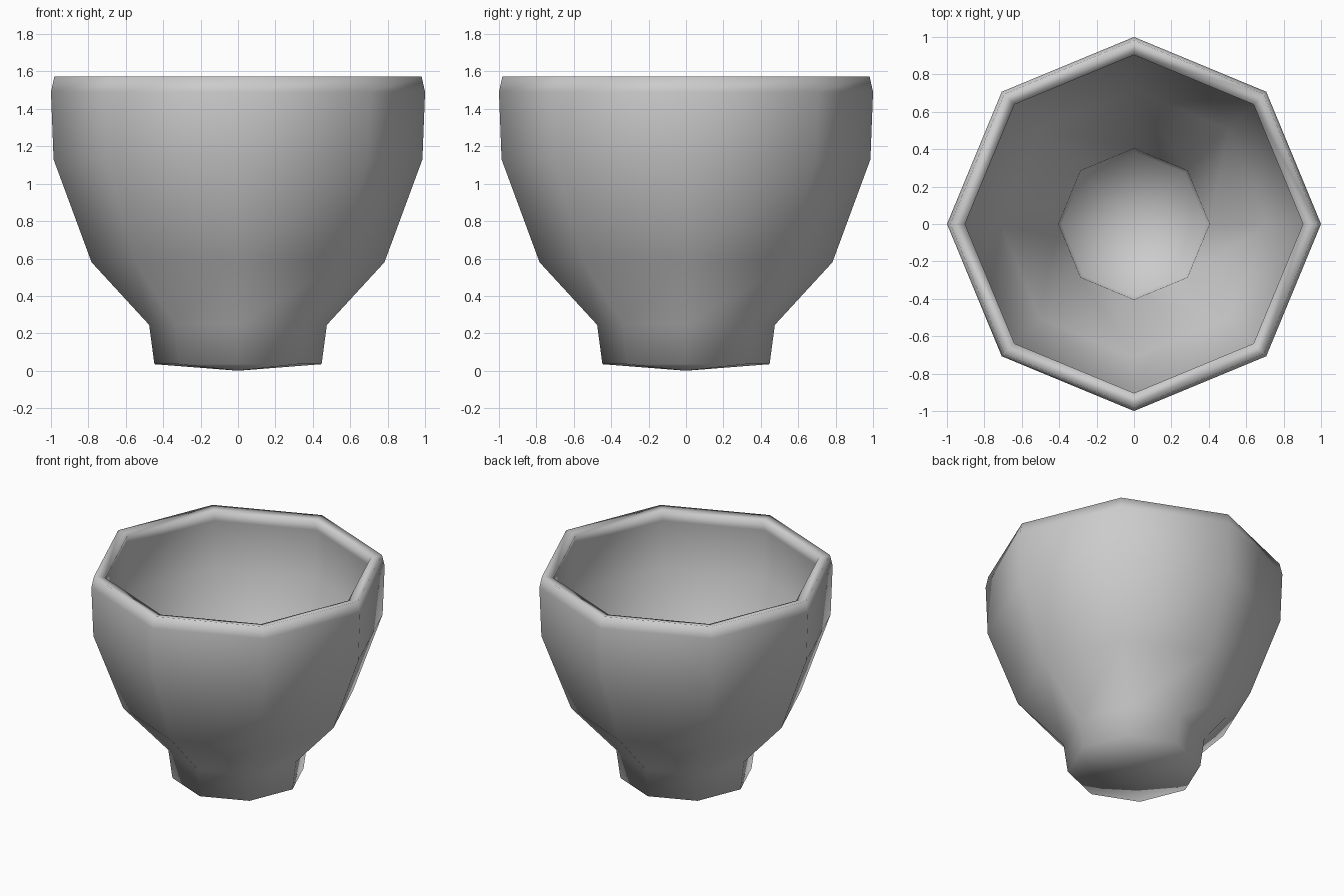
import bpy, bmesh
from math import cos, sin, pi

if "Cube" in bpy.data.objects:
    bpy.data.objects.remove(bpy.data.objects["Cube"])

SIDES = 8
# Outer profile (radius, height), foot to rim
PROFILE = [(0.447, 0.035), (0.475, 0.245), (0.783, 0.58),
           (0.986, 1.13), (1.0, 1.49), (0.982, 1.572)]

bm = bmesh.new()
rings = [[bm.verts.new((r * cos(2 * pi * i / SIDES), r * sin(2 * pi * i / SIDES), z))
          for i in range(SIDES)] for r, z in PROFILE]

# Wall
for a, b in zip(rings, rings[1:]):
    for i in range(SIDES):
        j = (i + 1) % SIDES
        bm.faces.new((a[i], a[j], b[j], b[i]))

# Shallow cone underneath
tip = bm.verts.new((0, 0, 0))
for i in range(SIDES):
    bm.faces.new((tip, rings[0][(i + 1) % SIDES], rings[0][i]))

for f in bm.faces:
    f.smooth = True
mesh = bpy.data.meshes.new("cup")
bm.to_mesh(mesh)
bm.free()
cup = bpy.data.objects.new("cup", mesh)
bpy.context.collection.objects.link(cup)

# Wall thickness, grown inward
solid = cup.modifiers.new("thickness", 'SOLIDIFY')
solid.thickness = 0.08
solid.offset = -1
